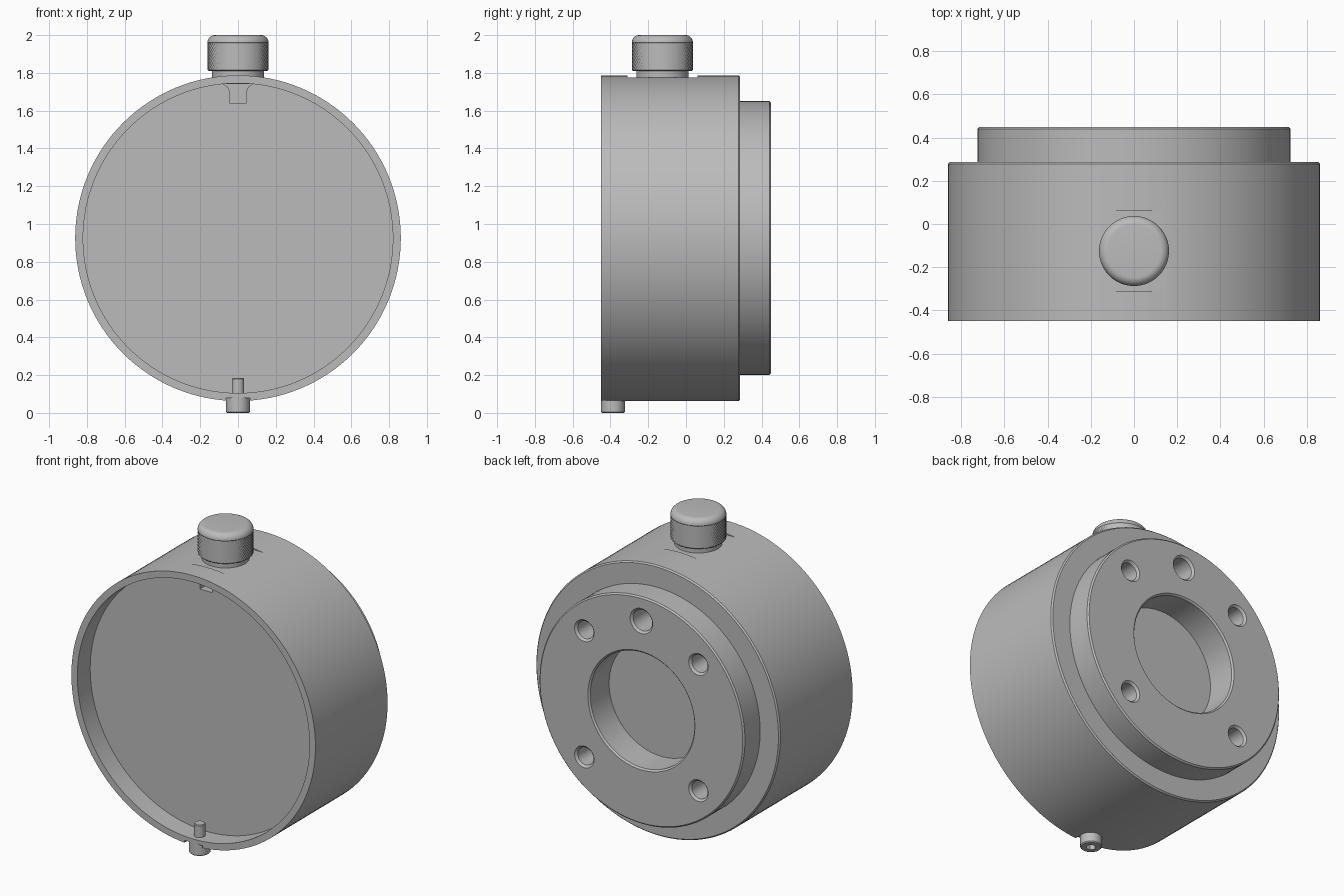
import bpy, bmesh, math

if "Cube" in bpy.data.objects:
    bpy.data.objects.remove(bpy.data.objects["Cube"])

metal = bpy.data.materials.new("plain grey metal")
metal.use_nodes = True
GREY = (0.5, 0.5, 0.5, 1)
metal.diffuse_color = GREY
metal.node_tree.nodes["Principled BSDF"].inputs["Base Color"].default_value = GREY

CZ = 0.925        # height of the housing axis
KNOB_Y = -0.125
PIN_Y = -0.387
FLOOR_Y = -0.32   # bottom of the front recess


def finish(name, bm):
    bmesh.ops.recalc_face_normals(bm, faces=bm.faces)
    mesh = bpy.data.meshes.new(name)
    bm.to_mesh(mesh)
    bm.free()
    mesh.materials.append(metal)
    ob = bpy.data.objects.new(name, mesh)
    bpy.context.collection.objects.link(ob)
    return ob


def lathe(name, profile, centre=(0, 0, 0), axis="z", seg=48, knurl=None):
    """Revolve (radius, height) points and cap both ends; knurl = (first ring, last ring, depth)."""
    bm = bmesh.new()
    rings = []
    for j, (r, h) in enumerate(profile):
        ring = []
        for i in range(seg):
            a = math.tau * i / seg
            rr = r
            if knurl and knurl[0] <= j <= knurl[1] and (i + j) % 2:
                rr -= knurl[2]
            c, s = rr * math.cos(a), rr * math.sin(a)
            p = (c, s, h) if axis == "z" else (c, h, s)
            ring.append(bm.verts.new([u + v for u, v in zip(p, centre)]))
        rings.append(ring)
    for lo, hi in zip(rings, rings[1:]):
        for i in range(seg):
            k = (i + 1) % seg
            bm.faces.new((lo[i], lo[k], hi[k], hi[i]))
    bm.faces.new(rings[0])
    bm.faces.new(rings[-1])
    return finish(name, bm)


def box(name, x, y, z):
    bm = bmesh.new()
    bmesh.ops.create_cube(bm, size=1)
    for v in bm.verts:
        for k, (a, b) in enumerate((x, y, z)):
            v.co[k] = a if v.co[k] < 0 else b
    return finish(name, bm)


def prism(name, outline, y0, y1):
    """Extrude an (x, z) outline along y."""
    bm = bmesh.new()
    face = bm.faces.new([bm.verts.new((x, y0, z)) for x, z in outline])
    new = bmesh.ops.extrude_face_region(bm, geom=[face])["geom"]
    bmesh.ops.translate(bm, vec=(0, y1 - y0, 0),
                        verts=[v for v in new if isinstance(v, bmesh.types.BMVert)])
    return finish(name, bm)


def cut(target, cutter):
    cutter.hide_render = True
    mod = target.modifiers.new("cut", "BOOLEAN")
    mod.operation, mod.solver, mod.object = "DIFFERENCE", "EXACT", cutter
    bpy.context.view_layer.objects.active = target
    bpy.ops.object.modifier_apply(modifier=mod.name)
    bpy.data.objects.remove(cutter)


def smooth(ob, degrees=30):
    bpy.ops.object.select_all(action="DESELECT")
    ob.select_set(True)
    bpy.context.view_layer.objects.active = ob
    bpy.ops.object.shade_smooth_by_angle(angle=math.radians(degrees))


# Housing: front recess, stepped back and central bore in one profile
housing = lathe("housing", [
    (0.82, FLOOR_Y), (0.82, -0.45), (0.862, -0.45), (0.862, 0.278), (0.854, 0.287),
    (0.725, 0.287), (0.725, 0.441), (0.716, 0.45), (0.378, 0.45), (0.368, 0.44),
    (0.368, 0.25)], (0, 0, CZ), "y", 128)

# Five mounting holes in the back, each with a countersunk mouth
holes = [(sx * 0.403, sz * 0.403, 0.056) for sx in (-1, 1) for sz in (-1, 1)]
holes.append((0, 0.572, 0.067))
for x, z, r in holes:
    cut(housing, lathe("hole_cutter", [(r, 0.2), (r, 0.437), (r + 0.026, 0.463)],
                       (x, 0, CZ + z), "y", 32))

# Flat seat for the knob on top
cut(housing, box("seat_cutter", (-0.3, 0.3), (-0.31, 0.06), (1.776, 1.9)))

# Keyway at the top of the recess floor, with a flared mouth
side = [(0.045, 1.64)]
for i in range(7):
    t = math.pi / 2 * i / 6
    side.append((0.09 - 0.045 * math.cos(t), 1.697 + 0.045 * math.sin(t)))
outline = side + [(-x, z) for x, z in reversed(side)]
cut(housing, prism("keyway_cutter", outline, FLOOR_Y - 0.03, FLOOR_Y + 0.1))

# Clearance for the pin head in the front rim
cut(housing, box("rim_cutter", (-0.063, 0.063), (-0.5, PIN_Y), (0, 0.08)))
smooth(housing)

# Knob: neck, knurled grip and rounded crown
ROWS = 14
profile = [(0.138, 1.76), (0.138, 1.81), (0.154, 1.81)]
first = len(profile)
profile += [(0.162, 1.815 + 0.14 * j / ROWS) for j in range(ROWS + 1)]
last = len(profile) - 1
for i in range(9):
    t = math.pi / 2 * i / 8
    profile.append((0.122 + 0.04 * math.cos(t), 1.96 + 0.04 * math.sin(t)))
knob = lathe("knurled_knob", profile, (0, KNOB_Y, 0), "z", 96, (first, last, 0.006))
smooth(knob, 25)

# Locating pin with a socketed head at the bottom of the rim
pin = lathe("locating_pin", [
    (0.057, 0), (0.063, 0.006), (0.063, 0.08), (0.033, 0.08), (0.033, 0.18),
    (0.029, 0.185)], (0, PIN_Y, 0), "z", 32)
cut(pin, lathe("socket_cutter", [(0.03, -0.02), (0.03, 0.045)], (0, PIN_Y, 0), "z", 6))
smooth(pin)
